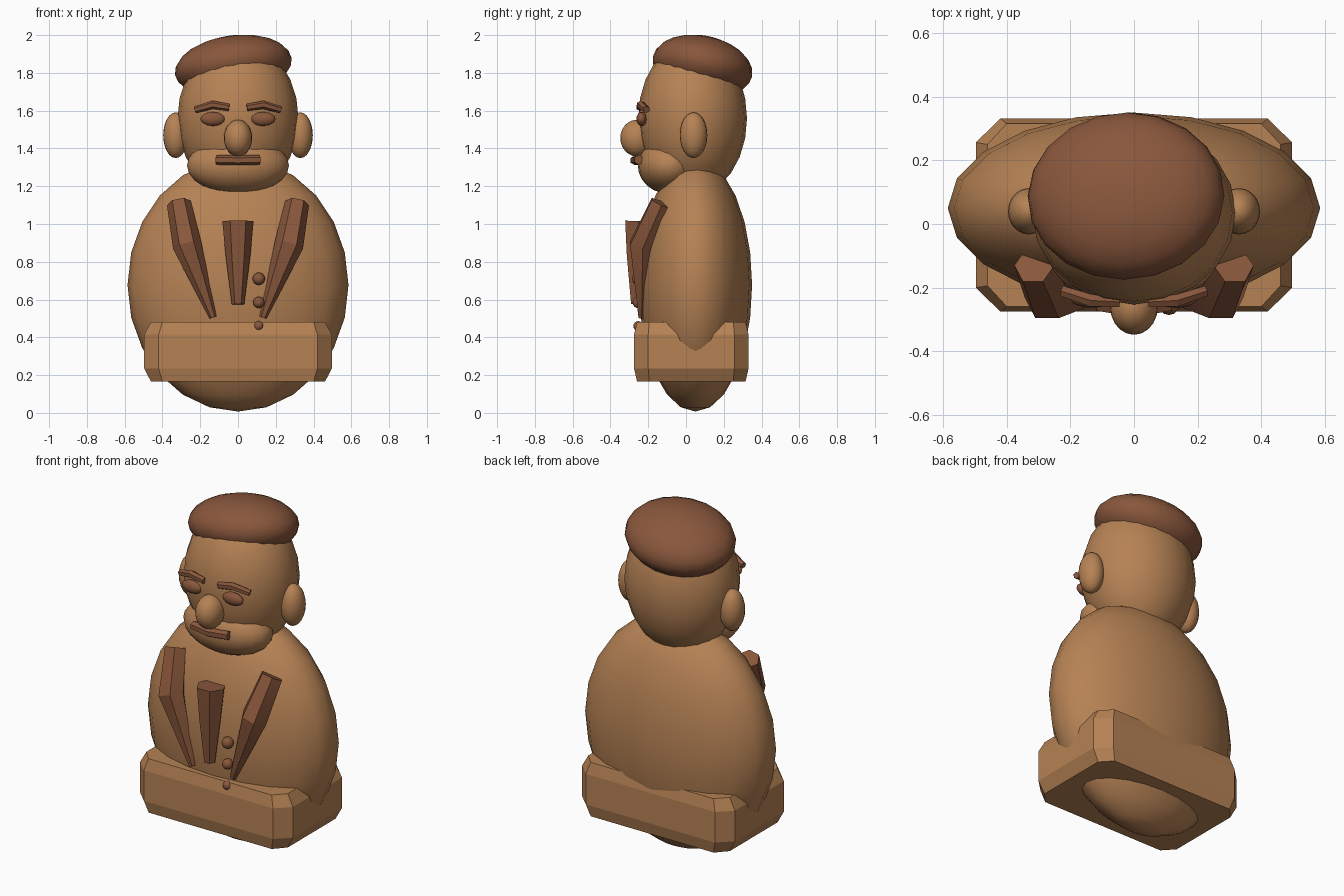
import bpy, bmesh, math
from mathutils import Vector, Matrix, Euler

if "Cube" in bpy.data.objects:
    bpy.data.objects.remove(bpy.data.objects["Cube"])


def material(name, rgb):
    m = bpy.data.materials.new(name)
    m.diffuse_color = (*rgb, 1)
    m.use_nodes = True
    m.node_tree.nodes["Principled BSDF"].inputs["Base Color"].default_value = m.diffuse_color
    return m


TAN = material("tan", (0.47, 0.225, 0.09))
BROWN = material("brown", (0.25, 0.095, 0.045))


def finish(bm, name, mat, angle):
    bmesh.ops.recalc_face_normals(bm, faces=bm.faces)
    mesh = bpy.data.meshes.new(name)
    bm.to_mesh(mesh)
    bm.free()
    mesh.materials.append(mat)
    ob = bpy.data.objects.new(name, mesh)
    bpy.context.collection.objects.link(ob)
    bpy.context.view_layer.objects.active = ob
    ob.select_set(True)
    bpy.ops.object.shade_smooth_by_angle(angle=math.radians(angle))
    ob.select_set(False)
    return ob


def ellipsoid(name, centre, radii, mat, tilt=(0, 0, 0), segs=20, rings=12):
    bm = bmesh.new()
    bmesh.ops.create_uvsphere(bm, u_segments=segs, v_segments=rings, radius=1)
    bm.transform(Matrix.LocRotScale(Vector(centre), Euler(tilt), Vector(radii)))
    return finish(bm, name, mat, 60)


def loft(bm, rings):
    """Skin a list of equal-length point rings and cap both ends."""
    vs = [[bm.verts.new(p) for p in r] for r in rings]
    n = len(vs[0])
    for a, b in zip(vs, vs[1:]):
        for i in range(n):
            j = (i + 1) % n
            bm.faces.new((a[i], a[j], b[j], b[i]))
    bm.faces.new(vs[0])
    bm.faces.new(vs[-1])


def tapered_bar(name, points, mat, sides=6):
    """Six-sided bar along (x, y, z, radius) points."""
    pos = [Vector(p[:3]) for p in points]
    rings = []
    for k, p in enumerate(points):
        t = (pos[min(k + 1, len(pos) - 1)] - pos[max(k - 1, 0)]).normalized()
        u = t.cross(Vector((0, 1, 0))).normalized()
        v = t.cross(u)
        rings.append([pos[k] + p[3] * (math.cos(a) * u + math.sin(a) * v)
                      for a in (2 * math.pi * i / sides for i in range(sides))])
    bm = bmesh.new()
    loft(bm, rings)
    return finish(bm, name, mat, 30)


# Body and chamfered base slab
ellipsoid("body", (0, 0.05, 0.677), (0.585, 0.3, 0.67), TAN)


def octagon(z, hx, hy, cx, cy, y0=0.028):
    pts = [(hx, hy - cy), (hx - cx, hy)]
    quad = pts + [(-x, y) for x, y in pts[::-1]]
    return [(x, y0 + y, z) for x, y in quad + [(-x, -y) for x, y in quad]]


bm = bmesh.new()
loft(bm, [octagon(0.165, 0.46, 0.287, 0.06, 0.065),
          octagon(0.235, 0.497, 0.303, 0.077, 0.075),
          octagon(0.415, 0.497, 0.303, 0.077, 0.075),
          octagon(0.482, 0.46, 0.287, 0.06, 0.065)])
finish(bm, "base_slab", TAN, 10)

# Head
ellipsoid("head", (0, 0.035, 1.56), (0.32, 0.288, 0.41), TAN)
ellipsoid("jaw", (0, -0.09, 1.31), (0.27, 0.165, 0.15), TAN)
ellipsoid("nose", (0, -0.26, 1.455), (0.075, 0.088, 0.097), TAN)
ellipsoid("hair", (-0.025, 0.088, 1.835), (0.312, 0.268, 0.158), BROWN,
          tilt=(-0.2, -0.14, 0))

# Mouth
tapered_bar("mouth", [(-0.115, -0.25, 1.34, 0.026), (0, -0.27, 1.337, 0.026),
                      (0.115, -0.25, 1.34, 0.026)], BROWN)

# Paired parts
for s, side in ((-1, "left"), (1, "right")):
    ellipsoid(side + "_ear", (s * 0.33, 0.04, 1.47), (0.066, 0.073, 0.121), TAN)
    ellipsoid(side + "_eye", (s * 0.133, -0.235, 1.556), (0.066, 0.028, 0.037), BROWN,
              segs=16, rings=8)
    tapered_bar(side + "_eyebrow", [(s * 0.047, -0.245, 1.617, 0.019),
                                    (s * 0.135, -0.24, 1.631, 0.022),
                                    (s * 0.225, -0.21, 1.605, 0.019)], BROWN)
    tapered_bar(side + "_lapel", [(s * 0.313, -0.13, 1.11, 0.064),
                                  (s * 0.27, -0.23, 0.89, 0.077),
                                  (s * 0.132, -0.235, 0.505, 0.019)], BROWN)

# Tie and buttons
tapered_bar("tie", [(0, -0.25, 1.015, 0.083), (0, -0.257, 0.83, 0.065),
                    (0, -0.262, 0.575, 0.033)], BROWN)
for i, (z, r) in enumerate(((0.71, 0.033), (0.585, 0.03), (0.46, 0.026))):
    ellipsoid(f"button_{i + 1}", (0.11, -0.253, z), (r, r, r), BROWN, segs=12, rings=8)
